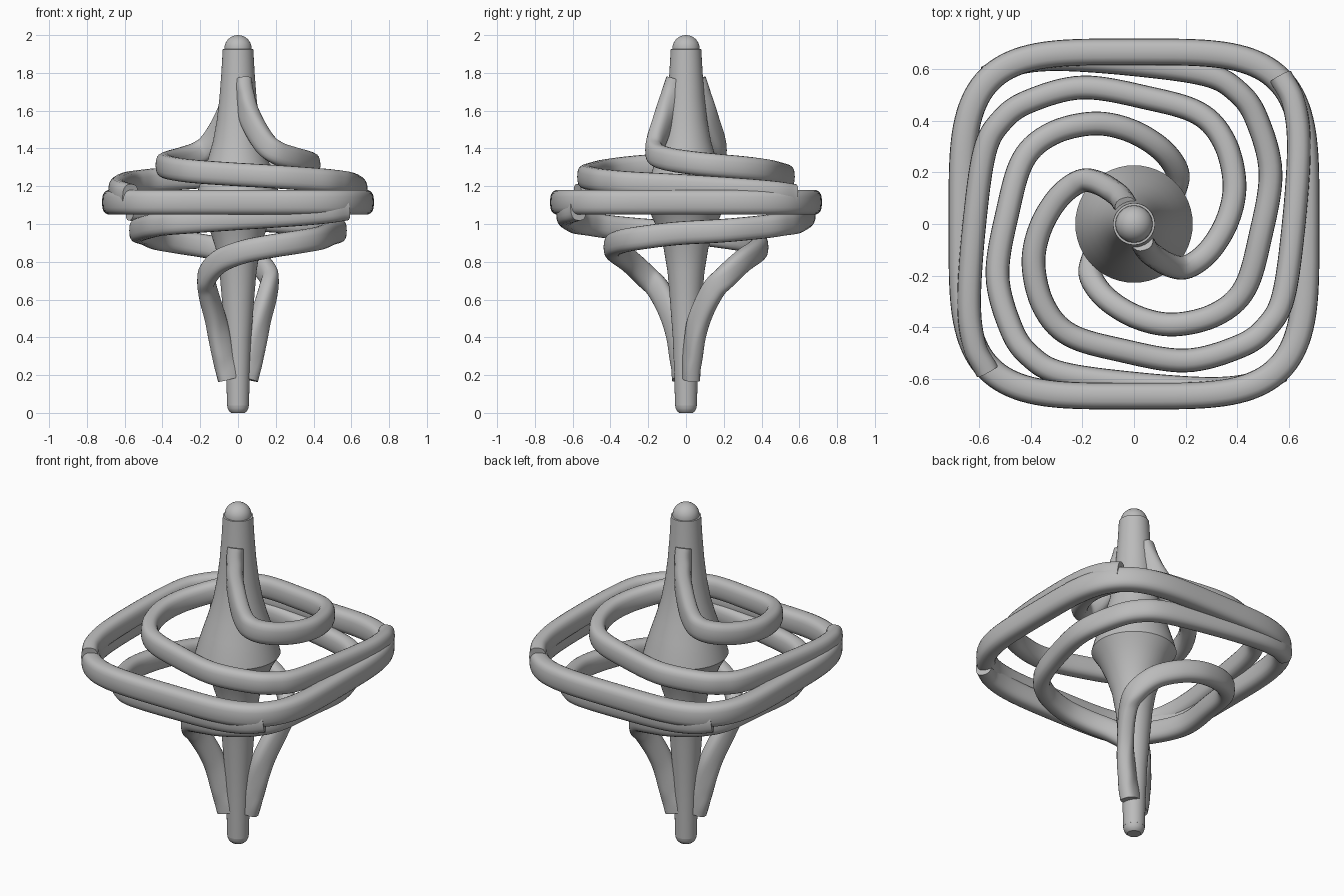
import bpy, bmesh, math
from mathutils import Vector, Matrix

if "Cube" in bpy.data.objects:
    bpy.data.objects.remove(bpy.data.objects["Cube"])

grey = bpy.data.materials.new("plain_grey")
grey.diffuse_color = (0.5, 0.5, 0.5, 1)
grey.use_nodes = True
grey.node_tree.nodes["Principled BSDF"].inputs["Base Color"].default_value = grey.diffuse_color
SIDES = 20


def spow(v, n):
    return math.copysign(abs(v) ** (2 / n), v)


def finish(name, bm, angle=40):
    bmesh.ops.recalc_face_normals(bm, faces=bm.faces)
    me = bpy.data.meshes.new(name)
    bm.to_mesh(me)
    bm.free()
    me.materials.append(grey)
    ob = bpy.data.objects.new(name, me)
    bpy.context.collection.objects.link(ob)
    bpy.ops.object.select_all(action='DESELECT')
    ob.select_set(True)
    bpy.context.view_layer.objects.active = ob
    bpy.ops.object.shade_smooth_by_angle(angle=math.radians(angle))
    return ob


def smooth_path(pts, steps=8):
    """Catmull-Rom curve through the points."""
    p = [Vector(q) for q in pts]
    p = [2 * p[0] - p[1]] + p + [2 * p[-1] - p[-2]]
    out = []
    for i in range(1, len(p) - 2):
        a, b, c, d = p[i - 1:i + 3]
        for s in range(steps):
            t = s / steps
            out.append(0.5 * (2 * b + (c - a) * t + (2 * a - 5 * b + 4 * c - d) * t * t
                              + (3 * b - a - 3 * c + d) * t ** 3))
    return out + [p[-2]]


def sweep(name, path, half_w, half_h, power, closed=False, turn=0.0):
    """Sweep a rounded-rectangle section that stays upright along a path."""
    bm = bmesh.new()
    n = len(path)
    rings = []
    for i, p in enumerate(path):
        if closed:
            t = path[(i + 1) % n] - path[i - 1]
        else:
            t = path[min(i + 1, n - 1)] - path[max(i - 1, 0)]
        t.normalize()
        side = Vector((t.y, -t.x, 0)).normalized()
        up = side.cross(t)
        rings.append([bm.verts.new(
            p + side * half_w * spow(math.cos(2 * math.pi * k / SIDES), power)
            + up * half_h * spow(math.sin(2 * math.pi * k / SIDES), power))
            for k in range(SIDES)])
    for i in range(n if closed else n - 1):
        a, b = rings[i], rings[(i + 1) % n]
        for k in range(SIDES):
            j = (k + 1) % SIDES
            bm.faces.new((a[k], a[j], b[j], b[k]))
    if not closed:
        bm.faces.new(rings[0])
        bm.faces.new(rings[-1])
    bmesh.ops.rotate(bm, verts=bm.verts, matrix=Matrix.Rotation(turn, 3, 'Z'))
    return finish(name, bm)


def lathe(name, profile, segs=48):
    bm = bmesh.new()
    vs = [bm.verts.new((r, 0, z)) for r, z in profile]
    es = [bm.edges.new(e) for e in zip(vs, vs[1:])]
    bmesh.ops.spin(bm, geom=vs + es, axis=(0, 0, 1), cent=(0, 0, 0),
                   angle=2 * math.pi, steps=segs)
    bmesh.ops.remove_doubles(bm, verts=bm.verts, dist=1e-5)
    return finish(name, bm, 35)


# Central spindle: flared upper and lower stems meeting at a rim
lower = [(0.058, 0.04), (0.062, 0.2), (0.070, 0.4), (0.085, 0.6), (0.098, 0.75),
         (0.118, 0.87), (0.15, 0.97), (0.19, 1.06), (0.228, 1.12)]
upper = [(0.215, 1.17), (0.19, 1.25), (0.16, 1.34), (0.132, 1.44), (0.112, 1.55),
         (0.098, 1.67), (0.088, 1.80), (0.081, 1.925)]
lathe("spindle", [(0, 0.03)] + lower + upper + [(0, 1.93)])

# Rounded top knob and foot
lathe("top_knob", [(0, 1.92), (0.072, 1.92)] +
      [(0.072 * math.cos(a), 1.93 + 0.07 * math.sin(a))
       for a in [i * math.pi / 16 for i in range(8)]] + [(0, 2.0)])
lathe("foot_tip", [(0, 0), (0.036, 0), (0.048, 0.01), (0.055, 0.025), (0.058, 0.045), (0, 0.045)])

# Outer squircle ring
ring = []
for i in range(120):
    a = 2 * math.pi * i / 120
    ring.append(Vector((0.668 * spow(math.cos(a), 4), 0.668 * spow(math.sin(a), 4), 1.115)))
sweep("outer_ring", ring, 0.052, 0.066, 2.8, closed=True)

# Spiral arms: one plan, with upper and lower height lists
plan = [(.025, -.045), (.035, -.075), (.065, -.115), (.14, -.16), (.21, -.165), (.295, -.10),
        (.365, .02), (.39, .16), (.35, .32), (.25, .43), (.05, .49), (-.2, .53), (-.41, .475),
        (-.515, .40), (-.58, .28), (-.62, 0), (-.64, -.3), (-.62, -.47), (-.57, -.57)]
z_up = [1.76, 1.67, 1.56, 1.43, 1.375, 1.345, 1.325, 1.31, 1.295, 1.28, 1.265, 1.25, 1.235,
        1.225, 1.215, 1.20, 1.18, 1.165, 1.15]
z_low = [.18, .30, .48, .645, .72, .80, .85, .88, .905, .925, .95, .965, .985,
         1.00, 1.01, 1.03, 1.05, 1.065, 1.08]
for label, heights, base in (("upper", z_up, 0), ("lower", z_low, math.pi / 2)):
    path = smooth_path([(x, y, z) for (x, y), z in zip(plan, heights)])
    for k in range(2):
        sweep(f"{label}_spiral_arm_{k + 1}", path, 0.046, 0.062, 2.6, turn=base + k * math.pi)
